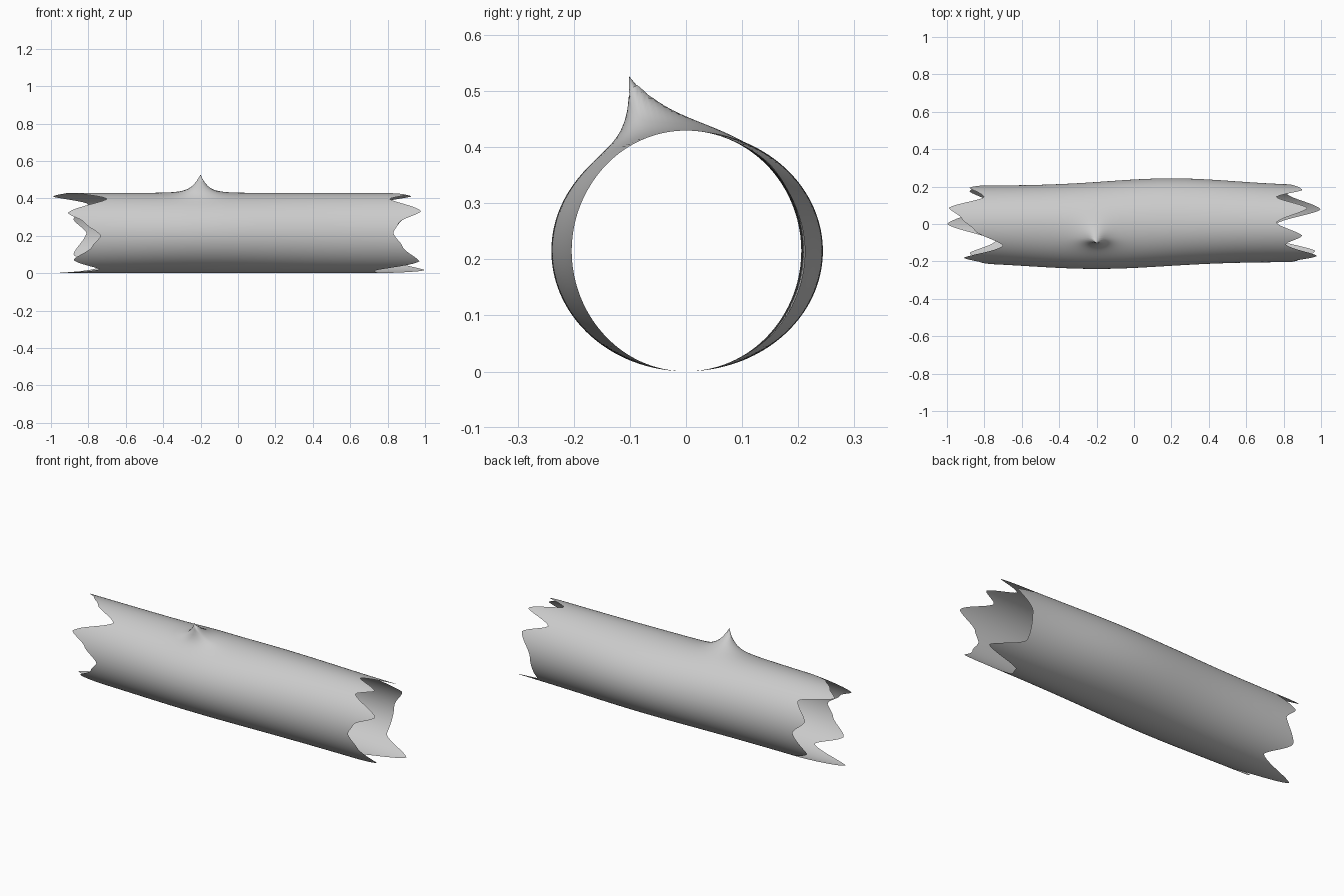
import bpy, bmesh, math

if "Cube" in bpy.data.objects:
    bpy.data.objects.remove(bpy.data.objects["Cube"])

N_ANG, N_LEN = 144, 170

# Jagged end outlines: angle (0 = +y, 90 = up) and x position
RIGHT = [(0, .83), (30, .90), (48, .76), (66, .93), (88, .76), (108, .90), (122, .81),
         (147, .98), (165, .86), (180, .83), (200, .88), (225, .97), (250, .73),
         (270, .76), (292, 1.0), (318, .82)]
LEFT = [(0, -.81), (20, -.88), (46, -.80), (65, -.99), (82, -.92), (100, -.85), (122, -.70),
        (150, -.91), (165, -.82), (184, -.735), (200, -.78), (222, -.88), (245, -.74),
        (270, -1.0), (300, -.75), (328, -.88)]


def outline(points, a):
    """Eased interpolation around a closed list of (angle, value)."""
    pts = points + [(360, points[0][1])]
    for (a0, v0), (a1, v1) in zip(pts, pts[1:]):
        if a0 <= a <= a1:
            t = (a - a0) / (a1 - a0)
            t = 0.4 * t + 0.6 * t * t * (3 - 2 * t)
            return v0 + (v1 - v0) * t


def bark_point(x, deg):
    """Point on the trunk: swells on each side at a different place."""
    c, s = math.cos(math.radians(deg)), math.sin(math.radians(deg))
    if c > 0:
        ry = .205 + .039 * math.exp(-((x - .2) / .48) ** 2)
    else:
        ry = .203 + .037 * math.exp(-((x + .2) / .52) ** 2)
    return [x, ry * c, .215 + .2145 * s]


# Hollow trunk shell
grid = []
for i in range(N_ANG):
    deg = 360 * i / N_ANG
    x0, x1 = outline(LEFT, deg), outline(RIGHT, deg)
    grid.append([bark_point(x0 + (x1 - x0) * j / N_LEN, deg) for j in range(N_LEN + 1)])

# Broken twig stub, pulled out of the upper front
ax, ay, az = min((p for row in grid for p in row),
                 key=lambda p: (p[0] + .2) ** 2 + (p[1] + .07) ** 2 + (p[2] - .42) ** 2)
tip = (-.2 - ax, -.102 - ay, .527 - az)
for row in grid:
    for p in row:
        if p[2] > .25:
            dy = p[1] - ay
            dy /= .055 if dy > 0 else .025
            f = math.exp(-math.hypot((p[0] - ax) / .047, dy))
            for k in range(3):
                p[k] += tip[k] * f

bm = bmesh.new()
verts = [[bm.verts.new(p) for p in row] for row in grid]
for i in range(N_ANG):
    a, b = verts[i], verts[(i + 1) % N_ANG]
    for j in range(N_LEN):
        bm.faces.new((a[j], a[j + 1], b[j + 1], b[j])).smooth = True
bmesh.ops.recalc_face_normals(bm, faces=bm.faces)
# Make sure normals face outward
bm.faces.ensure_lookup_table()
f = bm.faces[N_LEN // 2]
if f.normal.y < 0:
    bmesh.ops.reverse_faces(bm, faces=bm.faces)
mesh = bpy.data.meshes.new("hollow_log")
bm.to_mesh(mesh)
bm.free()
bpy.context.collection.objects.link(bpy.data.objects.new("hollow_log", mesh))
